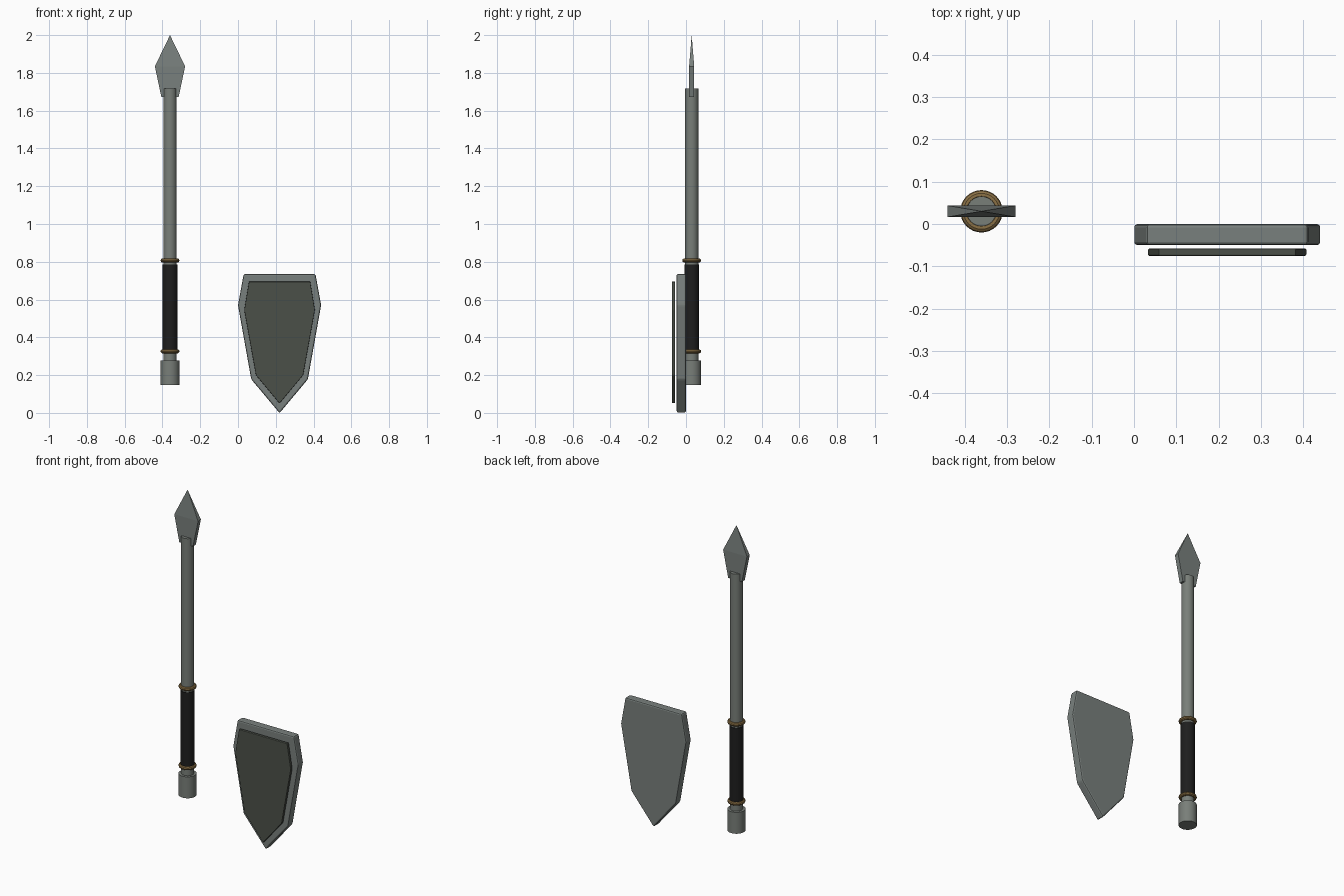
import bpy, bmesh, math

if "Cube" in bpy.data.objects:
    bpy.data.objects.remove(bpy.data.objects["Cube"])

def material(name, rgb):
    m = bpy.data.materials.new(name)
    m.diffuse_color = (*rgb, 1)
    m.use_nodes = True
    m.node_tree.nodes["Principled BSDF"].inputs["Base Color"].default_value = m.diffuse_color
    return m

STEEL = material("steel", (0.19, 0.215, 0.205))
SHAFT = material("shaft grey", (0.19, 0.21, 0.19))
PANEL = material("dark green grey", (0.07, 0.08, 0.065))
GRIP = material("black leather", (0.013, 0.013, 0.013))
BRASS = material("brass", (0.26, 0.165, 0.06))

SX, SY = -0.36, 0.03   # spear axis

def smooth(o):
    bpy.ops.object.select_all(action='DESELECT')
    o.select_set(True)
    bpy.context.view_layer.objects.active = o
    bpy.ops.object.shade_smooth_by_angle(angle=math.radians(35))

def rod(name, r, z0, z1, mat):
    bpy.ops.mesh.primitive_cylinder_add(vertices=32, radius=r, depth=z1 - z0,
                                        location=(SX, SY, (z0 + z1) / 2))
    o = bpy.context.object
    o.name = name
    o.data.materials.append(mat)
    smooth(o)

def mesh_object(name, bm, mat):
    bmesh.ops.recalc_face_normals(bm, faces=bm.faces)
    me = bpy.data.meshes.new(name)
    bm.to_mesh(me)
    bm.free()
    me.materials.append(mat)
    o = bpy.data.objects.new(name, me)
    bpy.context.collection.objects.link(o)
    return o

def plate(name, half, cx, y0, y1, bevel, mat):
    """Mirror a half outline of (offset, z) points and extrude it along y."""
    pts = [(cx + x, z) for x, z in half] + [(cx - x, z) for x, z in reversed(half) if x > 0]
    bm = bmesh.new()
    f = bm.faces.new([bm.verts.new((x, y0, z)) for x, z in pts])
    ext = bmesh.ops.extrude_face_region(bm, geom=[f])
    bmesh.ops.translate(bm, vec=(0, y1 - y0, 0),
                        verts=[v for v in ext["geom"] if isinstance(v, bmesh.types.BMVert)])
    o = mesh_object(name, bm, mat)
    b = o.modifiers.new("bevel", 'BEVEL')
    b.width, b.segments, b.limit_method = bevel, 2, 'NONE'

# Spear shaft, grip and pommel
rod("spear_shaft", 0.035, 0.27, 1.718, SHAFT)
rod("spear_grip", 0.039, 0.33, 0.785, GRIP)
rod("spear_pommel", 0.05, 0.148, 0.278, SHAFT)

# Brass rings at both ends of the grip
for name, z in (("lower_ring", 0.326), ("upper_ring", 0.807)):
    bpy.ops.mesh.primitive_torus_add(major_radius=0.039, minor_radius=0.011, major_segments=32,
                                     minor_segments=10, location=(SX, SY, z))
    ring = bpy.context.object
    ring.name = name
    ring.data.materials.append(BRASS)
    smooth(ring)

# Spear head: constant thickness below, pyramid point above
bm = bmesh.new()
T = 0.0135
rings = [[bm.verts.new((SX + sx * w, SY + sy * T, z))
          for sx, sy in ((-1, -1), (1, -1), (1, 1), (-1, 1))]
         for w, z in ((0.046, 1.673), (0.08, 1.835))]
tip = bm.verts.new((SX, SY, 2.0))
bm.faces.new(rings[0])
for i in range(4):
    j = (i + 1) % 4
    bm.faces.new((rings[0][i], rings[0][j], rings[1][j], rings[1][i]))
    bm.faces.new((rings[1][i], rings[1][j], tip))
mesh_object("spear_head", bm, STEEL)

# Shield body and the raised front panel
plate("shield_body", [(0, -0.001), (0.15, 0.178), (0.22, 0.57), (0.19, 0.735)],
      0.22, -0.05, 0, 0.008, STEEL)
plate("shield_panel", [(0, 0.05), (0.125, 0.2), (0.187, 0.545), (0.162, 0.695)],
      0.22, -0.075, -0.058, 0.003, PANEL)
